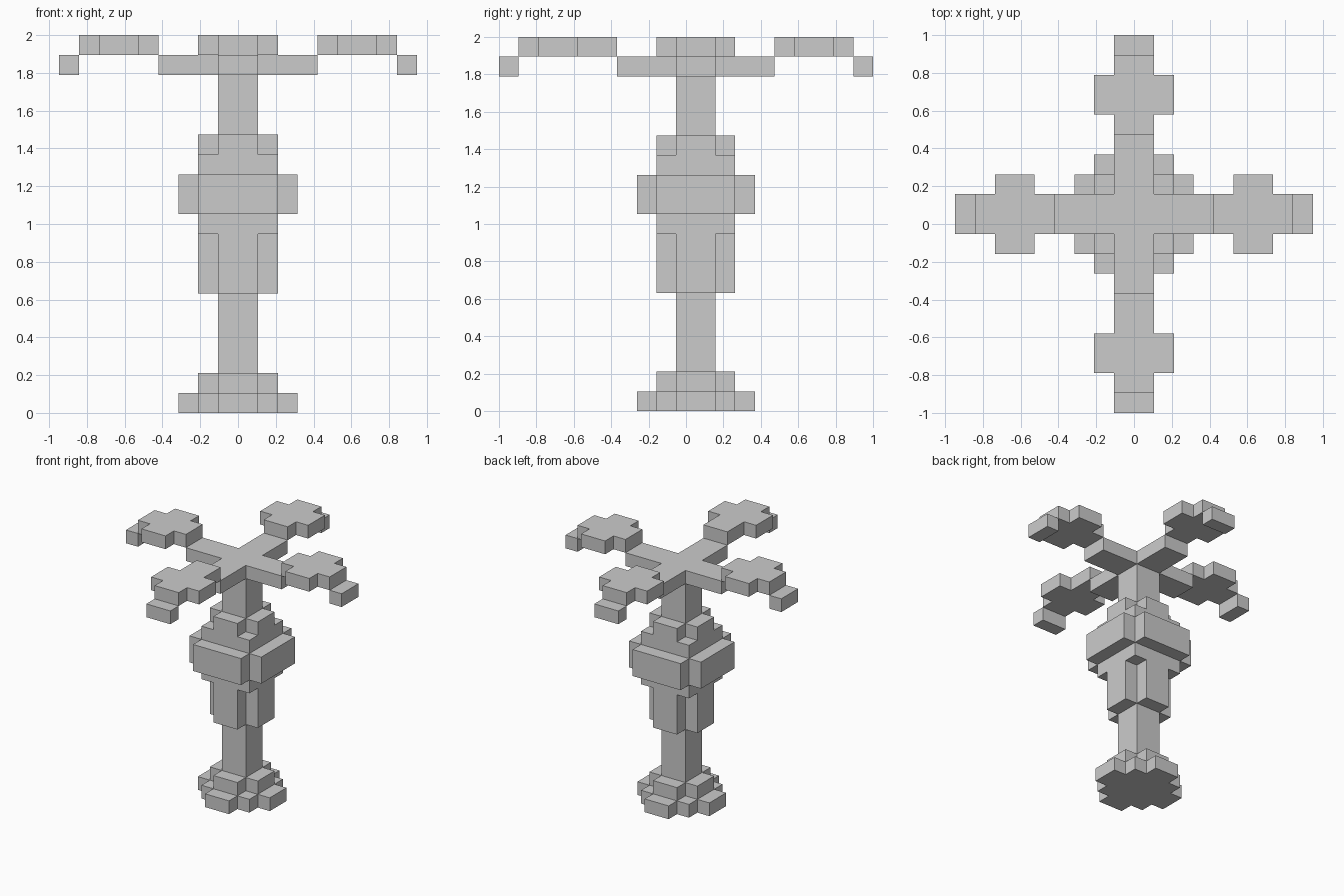
import bpy, bmesh, math
from mathutils import Vector

if "Cube" in bpy.data.objects:
    bpy.data.objects.remove(bpy.data.objects["Cube"])

U = 2 / 19        # edge of one block
Y0 = 0.5 * U      # the column axis sits half a block behind the centre


def box(x0, x1, y0, y1, z0, z1):
    return {(x, y, z) for x in range(x0, x1) for y in range(y0, y1) for z in range(z0, z1)}


def cross(a, b, z0, z1):
    """Plus-shaped layer: arms reach a, arm half width b."""
    return box(-a, a, -b, b, z0, z1) | box(-b, b, -a, a, z0, z1)


def turn(cells, k):
    """Rotate blocks by k quarter turns about the column."""
    for _ in range(k):
        cells = {(-y - 1, x, z) for x, y, z in cells}
    return cells


parts = {
    "base_plinth": cross(3, 1, 0, 1) | cross(2, 2, 0, 1),
    "base_step": cross(2, 1, 1, 2),
    "stem": box(-1, 1, -1, 1, 2, 17),
    "lower_body": cross(2, 1, 6, 9),
    "body_core": box(-2, 2, -2, 2, 9, 13),
    "body_band": cross(3, 2, 10, 12),
    "body_cap": cross(2, 1, 13, 14),
    "arm_cross": cross(4, 1, 17, 18),
}

# four raised leaves with drooping tips; the front leaf is one block longer
for k, side in enumerate(("right", "back", "left", "front")):
    e = 1 if side == "front" else 0
    leaf = box(4, 8 + e, -1, 1, 18, 19) | box(5 + e, 7 + e, -2, 2, 18, 19)
    parts["leaf_" + side] = turn(leaf, k)
    parts["leaf_tip_" + side] = turn(box(8 + e, 9 + e, -1, 1, 17, 18), k)

# each block belongs to one part only
used = set()
for name in parts:
    parts[name] = parts[name] - used
    used |= parts[name]


def build(name, cells):
    """Skin the exposed block sides and merge them into large flat faces."""
    bm = bmesh.new()
    for c in cells:
        for axis in range(3):
            for s in (-1, 1):
                n = list(c)
                n[axis] += s
                if tuple(n) in used:
                    continue
                u, v = (axis + 1) % 3, (axis + 2) % 3
                corners = []
                for du, dv in ((0, 0), (1, 0), (1, 1), (0, 1))[::s]:
                    p = list(c)
                    p[axis] += (s + 1) // 2
                    p[u] += du
                    p[v] += dv
                    corners.append(bm.verts.new(Vector(p) * U + Vector((0, Y0, 0))))
                bm.faces.new(corners)
    bmesh.ops.remove_doubles(bm, verts=bm.verts, dist=1e-4)
    bmesh.ops.dissolve_limit(bm, angle_limit=math.radians(1), verts=bm.verts, edges=bm.edges)
    mesh = bpy.data.meshes.new(name)
    bm.to_mesh(mesh)
    bm.free()
    bpy.context.collection.objects.link(bpy.data.objects.new(name, mesh))


for name, cells in parts.items():
    build(name, cells)
